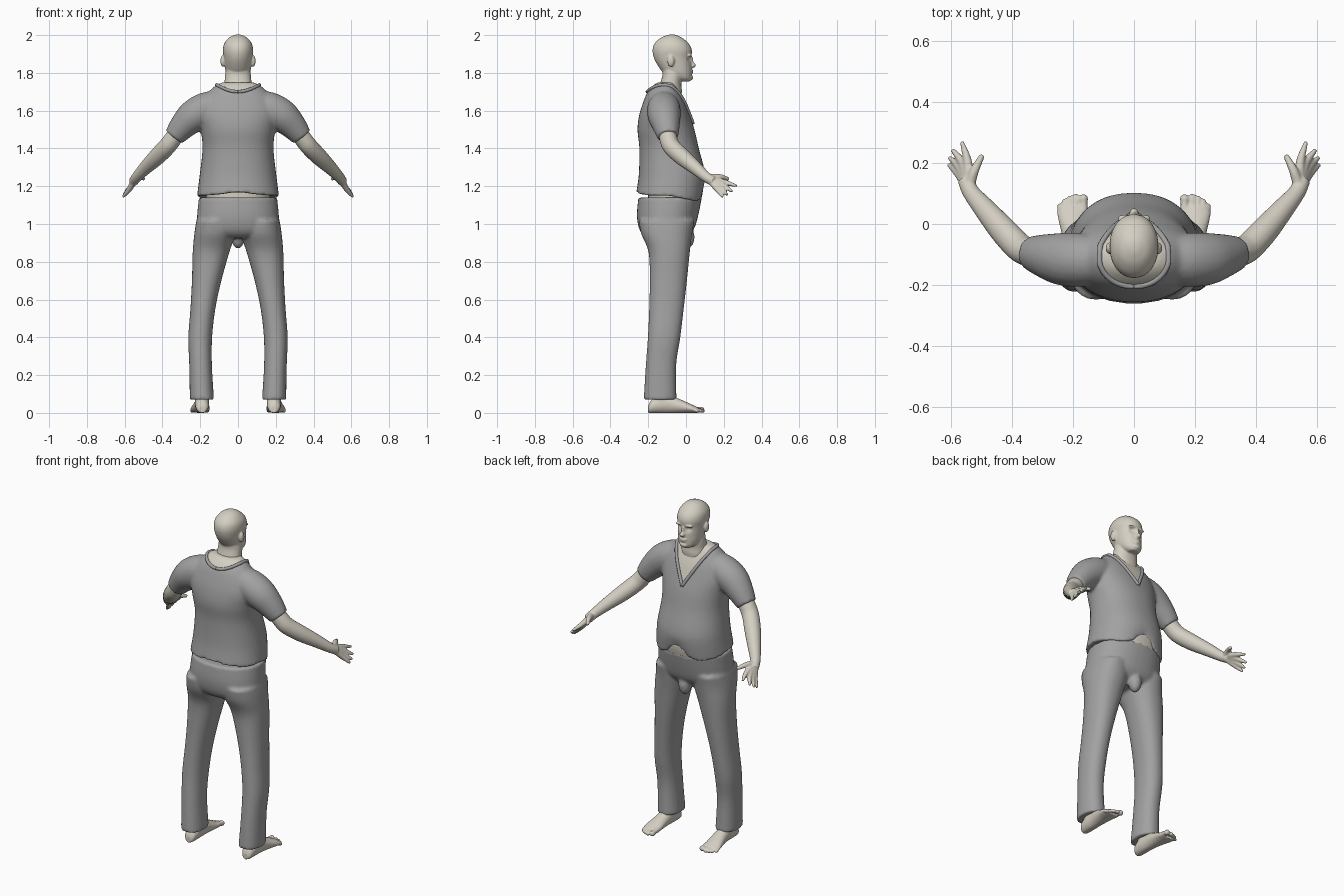
import bpy, bmesh, math
from mathutils import Vector, Matrix
from mathutils.bvhtree import BVHTree

if "Cube" in bpy.data.objects:
    bpy.data.objects.remove(bpy.data.objects["Cube"])

def material(name, rgb):
    m = bpy.data.materials.new(name)
    m.diffuse_color = (*rgb, 1)
    m.use_nodes = True
    m.node_tree.nodes["Principled BSDF"].inputs["Base Color"].default_value = m.diffuse_color
    return m

SKIN = material("skin", (0.66, 0.62, 0.54))
CLOTH = material("grey cloth", (0.36, 0.36, 0.36))

def spline(rows, steps=5):
    """Catmull-Rom through rows of numbers."""
    out = []
    for i in range(len(rows) - 1):
        a, b, c, d = rows[max(i - 1, 0)], rows[i], rows[i + 1], rows[min(i + 2, len(rows) - 1)]
        for k in range(steps):
            t = k / steps
            out.append([0.5 * (2 * q + (r - p) * t + (2 * p - 5 * q + 4 * r - s) * t * t
                        + (3 * q - p - 3 * r + s) * t ** 3) for p, q, r, s in zip(a, b, c, d)])
    out.append(list(rows[-1]))
    return out

def loft(bm, rings):
    """Skin closed rings together and close both ends with fans."""
    vr = [[bm.verts.new(p) for p in r] for r in rings]
    n = len(vr[0])
    faces = []
    for a, b in zip(vr, vr[1:]):
        for i in range(n):
            faces.append(bm.faces.new((a[i], a[(i + 1) % n], b[(i + 1) % n], b[i])))
    for r in (vr[0], vr[-1]):
        c = bm.verts.new(sum((v.co for v in r), Vector()) / n)
        for i in range(n):
            faces.append(bm.faces.new((r[i], r[(i + 1) % n], c)))
    bmesh.ops.recalc_face_normals(bm, faces=faces)

def stack(bm, rows, s=1, n=40, power=0.9):
    """Horizontal sections: (z, centre x, half width, back y, front y)."""
    rings = []
    for z, cx, rx, y0, y1 in spline(rows):
        ring = []
        for i in range(n):
            a = 2 * math.pi * i / n
            c, d = math.cos(a), math.sin(a)
            ring.append(Vector((s * (cx + rx * math.copysign(abs(c) ** power, c)),
                                (y0 + y1) / 2 + (y1 - y0) / 2 * math.copysign(abs(d) ** power, d), z)))
        rings.append(ring)
    loft(bm, rings)

def tube(bm, rows, s=1, n=20, steps=5):
    """Round sections along a path: (x, y, z, radius)."""
    pts = spline(rows, steps)
    P = [Vector((s * p[0], p[1], p[2])) for p in pts]
    rings = []
    for i, p in enumerate(P):
        t = (P[min(i + 1, len(P) - 1)] - P[max(i - 1, 0)]).normalized()
        u = t.cross(Vector((0.3, 0.5, 0.8))).normalized()
        w = t.cross(u)
        rings.append([p + (u * math.cos(2 * math.pi * k / n) + w * math.sin(2 * math.pi * k / n)) * pts[i][3]
                      for k in range(n)])
    loft(bm, rings)

def ball(bm, centre, radii):
    bmesh.ops.create_uvsphere(bm, u_segments=20, v_segments=12, radius=1,
                              matrix=Matrix.Translation(centre) @ Matrix.Diagonal((*radii, 1)))

def finish(name, bm, mats, voxel=None, smooth=4):
    """Make the object; optionally fuse overlapping parts into one skin."""
    me = bpy.data.meshes.new(name)
    bm.to_mesh(me)
    bm.free()
    ob = bpy.data.objects.new(name, me)
    bpy.context.collection.objects.link(ob)
    if voxel:
        r = ob.modifiers.new("fuse", 'REMESH')
        r.mode = 'VOXEL'
        r.voxel_size = voxel
        sm = ob.modifiers.new("soften", 'SMOOTH')
        sm.factor, sm.iterations = 0.5, smooth
        dg = bpy.context.evaluated_depsgraph_get()
        new = bpy.data.meshes.new_from_object(ob.evaluated_get(dg))
        ob.modifiers.clear()
        ob.data = new
        new.name = name
    ob.data.materials.clear()
    for m in mats:
        ob.data.materials.append(m)
    for p in ob.data.polygons:
        p.use_smooth = True
        p.material_index = 0
    return ob

# shirt: torso with a wavy hem, plus sleeves
def hem(x, y):
    f = min(max((y + 0.1) / 0.15, 0), 1)
    front = 1.12 + 0.075 * math.exp(-(x / 0.065) ** 2)
    back = 1.15 + 0.018 * math.exp(-(x / 0.1) ** 2)
    return front * f + back * (1 - f)

bm = bmesh.new()
stack(bm, [(1.14, 0, .217, -.263, .09), (1.26, 0, .203, -.25, .102), (1.40, 0, .188, -.247, .068),
           (1.50, 0, .198, -.257, .045), (1.58, 0, .213, -.247, .018), (1.65, 0, .195, -.225, -.008),
           (1.70, 0, .155, -.203, -.032), (1.735, 0, .115, -.172, -.05), (1.75, 0, .08, -.15, -.06)])
for v in bm.verts:
    if v.co.z < 1.26:
        v.co.z = 1.26 - (1.26 - v.co.z) * (1.26 - hem(v.co.x, v.co.y)) / 0.12
for s in (1, -1):
    tube(bm, [(.10, -.12, 1.635, .075), (.17, -.118, 1.61, .088), (.235, -.115, 1.572, .087),
              (.29, -.105, 1.52, .073), (.338, -.095, 1.462, .056)], s)
shirt = finish("shirt", bm, [CLOTH, SKIN], 0.009, 5)

# bare chest and nape inside the V neckline
def neckline(x, y):
    return 1.53 + 1.78 * abs(x) if y > -0.1 else 1.70 + 0.035 * (x / 0.115) ** 2

for p in shirt.data.polygons:
    c = p.center
    if abs(c.x) < 0.116 and c.z > neckline(c.x, c.y):
        p.material_index = 1

# collar band lying on the shirt along the neckline
tree = BVHTree.FromPolygons([v.co for v in shirt.data.vertices],
                            [tuple(p.vertices) for p in shirt.data.polygons])
half = []
for i in range(13):
    x = 0.112 * i / 12
    hit = tree.ray_cast(Vector((x, 1, neckline(x, 0))), Vector((0, -1, 0))) if i < 11 else (None,)
    if hit[0] is None:
        hit = tree.find_nearest(Vector((x, -.03 - .05 * (i / 12), neckline(x, 0))))
    half.append(hit[0] + Vector((0, 0.002, 0.002)))
for i in range(1, 9):
    a = math.pi / 2 * i / 8
    x = 0.115 * math.cos(a)
    q = Vector((x, -.10 - .105 * math.sin(a), neckline(x, -1)))
    half.append(tree.find_nearest(q)[0] + Vector((0, -0.002, 0.002)))
for s in (1, -1):
    bm = bmesh.new()
    tube(bm, [(p.x, p.y, p.z, .009) for p in half], s, 10, 2)
    finish("collar_" + ("right" if s > 0 else "left"), bm, [CLOTH])

# trousers: hips, legs and front fold
bm = bmesh.new()
stack(bm, [(1.14, 0, .207, -.252, .084), (1.05, 0, .216, -.26, .066), (.98, 0, .216, -.25, .045),
           (.94, 0, .18, -.225, .01), (.925, 0, .12, -.19, -.03)])
for s in (1, -1):
    stack(bm, [(1.02, .125, .095, -.25, .045), (.95, .123, .108, -.238, .033), (.85, .143, .097, -.198, .02),
               (.70, .166, .078, -.192, .005), (.55, .186, .066, -.195, -.012), (.40, .2, .063, -.202, -.03),
               (.25, .198, .06, -.213, -.052), (.07, .191, .064, -.224, -.05)], s)
ball(bm, (0, .008, .93), (.036, .038, .06))
finish("trousers", bm, [CLOTH], 0.009, 5)

# bare belly showing under the raised hem
bm = bmesh.new()
stack(bm, [(1.06, 0, .15, -.2, .06), (1.14, 0, .17, -.2, .083), (1.19, 0, .17, -.2, .09), (1.24, 0, .15, -.2, .085)])
finish("belly", bm, [SKIN])

# head: skull, neck, face features, ears
bm = bmesh.new()
stack(bm, [(1.755, 0, .03, -.04, .022), (1.772, 0, .05, -.08, .03), (1.80, 0, .064, -.12, .031),
           (1.84, 0, .071, -.15, .03), (1.88, 0, .076, -.17, .029), (1.92, 0, .08, -.177, .031),
           (1.955, 0, .073, -.167, .015), (1.985, 0, .05, -.135, -.02), (2.0, 0, .022, -.1, -.05),
           (2.003, 0, .005, -.08, -.07)], power=0.95)
stack(bm, [(1.64, 0, .075, -.15, -.03), (1.70, 0, .076, -.152, -.022), (1.74, 0, .072, -.138, -.025),
           (1.79, 0, .068, -.125, -.02), (1.83, 0, .06, -.13, -.02)])
ball(bm, (0, .034, 1.84), (.015, .018, .014))
ball(bm, (0, .028, 1.86), (.009, .012, .03))
ball(bm, (0, .024, 1.775), (.024, .014, .014))
ball(bm, (0, .03, 1.811), (.024, .008, .005))
ball(bm, (0, .03, 1.801), (.02, .008, .005))
for s in (1, -1):
    ball(bm, (s * .028, .02, 1.892), (.026, .013, .008))
    ball(bm, (s * .08, -.08, 1.863), (.013, .019, .031))
head = finish("head", bm, [SKIN], 0.0045, 3)
for v in head.data.vertices:                       # eye sockets
    if v.co.y > -0.02:
        d = (abs(v.co.x) - .029) ** 2 + (v.co.z - 1.873) ** 2
        v.co.y -= 0.01 * math.exp(-d / (2 * .011 ** 2))

# arms with hands, and feet with toes
FINGERS = [((.545, .20, 1.222), (.563, .264, 1.203)), ((.56, .195, 1.206), (.593, .24, 1.175)),
           ((.57, .182, 1.193), (.603, .216, 1.157)), ((.576, .166, 1.183), (.606, .193, 1.147))]
TOES = [(.166, .098, .016), (.191, .1, .011), (.21, .094, .0105), (.227, .084, .01), (.243, .068, .0095)]
for s in (1, -1):
    side = "right" if s > 0 else "left"
    bm = bmesh.new()
    tube(bm, [(.30, -.105, 1.51, .046), (.345, -.093, 1.45, .047), (.378, -.075, 1.408, .047),
              (.43, -.02, 1.355, .045), (.49, .05, 1.297, .036), (.535, .105, 1.25, .028),
              (.553, .145, 1.225, .026)], s)
    for k, t in FINGERS:
        tube(bm, [(.545, .12, 1.238, .017), (*k, .015), (*t, .008)], s, 12)
        ball(bm, (s * t[0], t[1], t[2]), (.008,) * 3)
    tube(bm, [(.54, .125, 1.245, .018), (.522, .178, 1.25, .015), (.497, .226, 1.238, .009)], s, 12)
    finish("arm_" + side, bm, [SKIN], 0.005, 3)

    bm = bmesh.new()
    rings = []
    for y, cx, rx, h in spline([(-.2, .19, .018, .035), (-.185, .19, .032, .065), (-.14, .19, .038, .09),
                                (-.09, .191, .038, .092), (-.03, .195, .043, .07), (.025, .2, .05, .046),
                                (.06, .2, .045, .03)]):
        rings.append([Vector((s * (cx + rx * math.cos(a)), y, max(0.0, h / 2 + h / 2 * 1.05 * math.sin(a))))
                      for a in [2 * math.pi * i / 24 for i in range(24)]])
    loft(bm, rings)
    stack(bm, [(.04, .19, .036, -.175, -.085), (.09, .19, .038, -.175, -.085), (.2, .192, .04, -.175, -.09)], s)
    for x, y, r in TOES:
        tube(bm, [(x, .03, .022, r), (x, y - .03, .018, r * .85), (x, y - r, r, r)], s, 12)
        ball(bm, (s * x, y - r, r), (r, r, r))
    finish("foot_" + side, bm, [SKIN], 0.005, 3)
